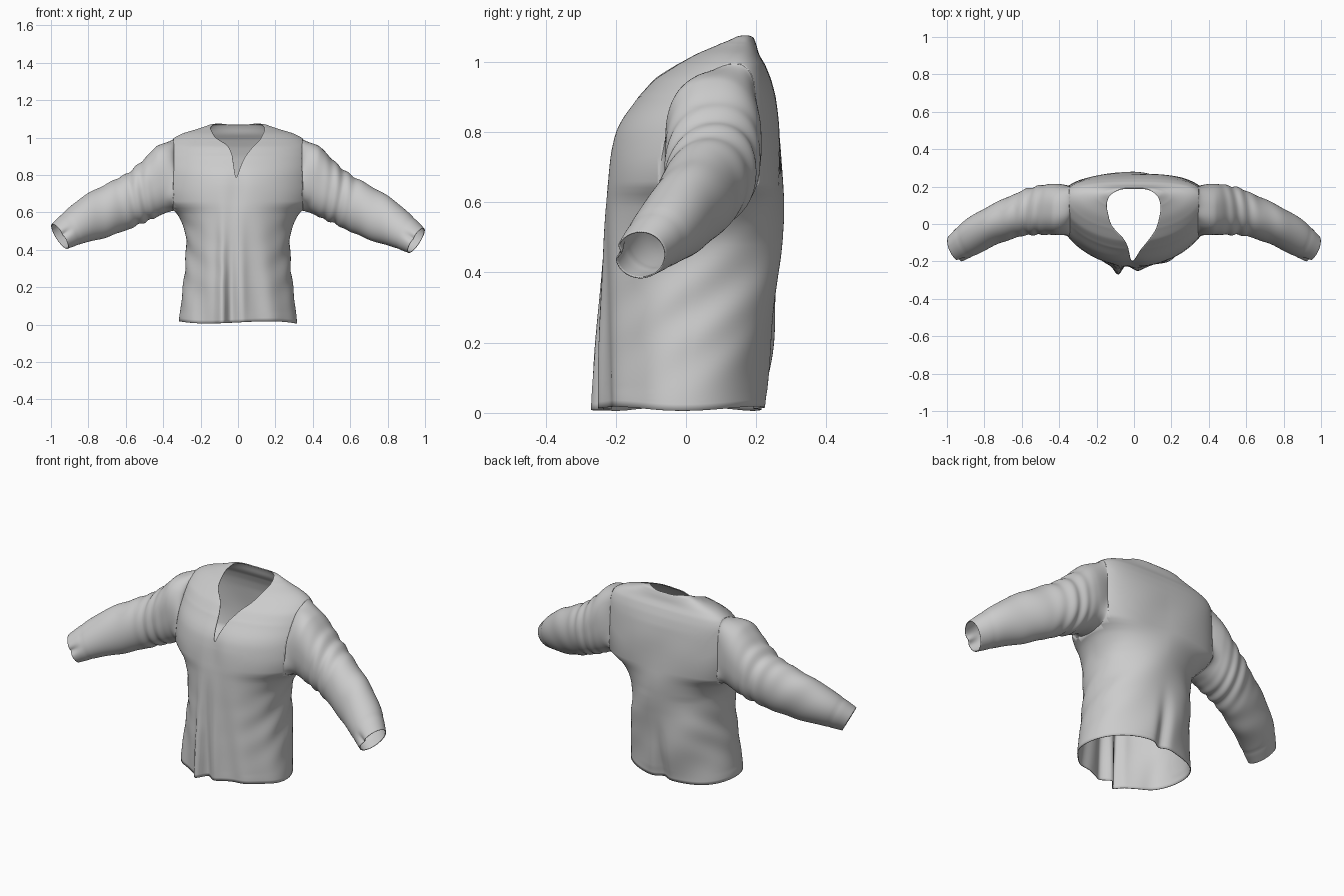
import bpy, bmesh
from math import sin, cos, pi, exp, copysign
from mathutils import Vector

if "Cube" in bpy.data.objects:
    bpy.data.objects.remove(bpy.data.objects["Cube"])

P = 2.1        # superellipse power of the torso slices
ARM_X = 0.345  # plane of the armhole seams
# torso slices: height, half width, front y, back y
SLICES = [(0.0, .314, -.232, .222), (.2, .292, -.232, .248), (.4, .275, -.23, .264),
          (.52, .287, -.229, .27), (.60, .33, -.227, .272), (.66, .41, -.224, .271),
          (.75, .405, -.214, .269), (.82, .40, -.191, .264), (.90, .392, -.135, .253),
          (.95, .38, -.09, .24), (.99, .35, -.035, .224), (1.02, .295, .015, .207),
          (1.05, .20, .075, .198), (1.07, .14, .12, .189), (1.08, .05, .14, .17)]
# neck opening seen from above, from the slit tip round the wearer's left
NECK = [(-.01, -.205), (.035, -.14), (.083, -.08), (.12, -.02), (.14, .06), (.14, .11),
        (.12, .155), (.07, .185), (0, .19), (-.07, .185), (-.125, .155), (-.145, .11),
        (-.14, .06), (-.118, -.01), (-.06, -.075), (-.033, -.125)]
# sleeve rings: top x, top z, bottom x, bottom z, centre y, half depth
SLEEVE = [(.345, .99, .345, .61, .07, .135), (.43, .955, .385, .60, .078, .135),
          (.51, .875, .45, .57, .076, .132), (.60, .80, .53, .535, .065, .122),
          (.70, .745, .62, .49, .033, .108), (.80, .685, .72, .45, -.01, .098),
          (.90, .605, .82, .42, -.065, .09), (.99, .515, .915, .385, -.13, .07)]


def step(a, b, v):
    v = min(1, max(0, (v - a) / (b - a)))
    return v * v * (3 - 2 * v)


def bump(v, width):
    return exp(-(v / width) ** 2)


def spow(v, e):
    return copysign(abs(v) ** e, v)


def spline(rows, t, closed=False):
    """Smooth curve through evenly numbered rows."""
    n = len(rows)
    i = int(t) if closed else min(int(t), n - 2)
    f = t - i
    pick = (lambda k: rows[k % n]) if closed else (lambda k: rows[min(max(k, 0), n - 1)])
    return [b + .5 * f * (c - a + f * (2 * a - 5 * b + 4 * c - d + f * (3 * (b - c) + d - a)))
            for a, b, c, d in zip(pick(i - 1), pick(i), pick(i + 1), pick(i + 2))]


def torso_slice(z):
    """Half width, centre y, half depth and backward sweep of the sides."""
    for i in range(len(SLICES) - 1):
        lo, hi = SLICES[i], SLICES[i + 1]
        if z <= hi[0]:
            break
    _, w, f, b = spline(SLICES, i + min(1, (z - lo[0]) / (hi[0] - lo[0])))
    return w, (f + b) / 2, (b - f) / 2, .35 * step(.45, .66, z)


def inside(x, y, z):
    if z < 0 or z > 1.08:
        return False
    w, yc, d, s = torso_slice(z)
    return abs(x / w) ** P + abs((y - s * x * x - yc) / d) ** P < 1


def outline(a, z):
    w, yc, d, s = torso_slice(z)
    x = w * spow(sin(a), 2 / P)
    return x, yc - d * spow(cos(a), 2 / P) + s * x * x


def drape(x, y, z, a):
    """Pleat, hanging folds and waist wrinkles."""
    low = 1 - step(.05, .75, z)
    side = max(0, 1 - abs(x) / ARM_X) if z > .5 else 1
    if cos(a) > 0:
        y -= low * (.042 * bump(x + .085, .024) - .012 * bump(x + .035, .02)
                    + .012 * bump(x - .02, .025) + .006 * sin(x * 42 + z * 5))
        y += .01 * bump(x + .01, .05) * bump(z - .72, .12)
    else:
        y -= low * .03 * bump(x, .035) * (1 - step(.05, .4, z))
        y += .006 * side * sin(x * 16 + z * 14) * (1 - step(.6, 1, z))
    k = .004 * abs(sin(a)) * bump(z - .35, .2) * sin(z * 38 + cos(a) * 7)
    return Vector((x + k * copysign(1, x), y, z + .006 * low * (1 + sin(3 * a)) * (z < .05)))


def loft(name, rings, cuts=()):
    """Skin closed rings into thin cloth."""
    bm = bmesh.new()
    vs = [[bm.verts.new(p) for p in r] for r in rings]
    n = len(rings[0])
    for r0, r1 in zip(vs, vs[1:]):
        for j in range(n):
            k = (j + 1) % n
            bm.faces.new((r0[j], r0[k], r1[k], r1[j]))
    for side in cuts:
        bmesh.ops.bisect_plane(bm, geom=bm.verts[:] + bm.edges[:] + bm.faces[:], dist=1e-5,
                               plane_co=(side * ARM_X, 0, 0), plane_no=(side, 0, 0),
                               clear_outer=True)
    bmesh.ops.recalc_face_normals(bm, faces=bm.faces[:])
    mesh = bpy.data.meshes.new(name)
    bm.to_mesh(mesh)
    bm.free()
    mesh.shade_smooth()
    ob = bpy.data.objects.new(name, mesh)
    bpy.context.collection.objects.link(ob)
    mod = ob.modifiers.new("cloth_thickness", 'SOLIDIFY')
    mod.thickness, mod.offset = .004, 0
    return ob


# Torso: stacked slices up to the chest, then drawn in to the neck opening
N = 176
angles = [2 * pi * j / N for j in range(N)]
rings = [[drape(*outline(a, z), z, a) for a in angles]
         for z in [.006 + .654 * i / 36 for i in range(37)]]
ROWS = 36
for i in range(1, ROWS + 1):
    t = i / ROWS
    ring = []
    for j, a in enumerate(angles):
        cx, cy = outline(a, .66)
        nx, ny = spline(NECK, 16 * j / N, True)
        x, y = cx + (nx - cx) * t, cy + (ny - cy) * t
        lo, hi = .66, 1.08
        for _ in range(22):          # drop the point onto the shoulder surface
            mid = (lo + hi) / 2
            lo, hi = (mid, hi) if inside(x, y, mid) else (lo, mid)
        ring.append(drape(x, y, lo, a))
    rings.append(ring)
loft("shirt_body", rings, cuts=(1, -1))


def armhole(b):
    """Point of the armhole seam in direction b."""
    dy, dz = .135 * sin(b), .2 * cos(b)
    lo, hi = 0, 2
    for _ in range(22):
        mid = (lo + hi) / 2
        ok = inside(ARM_X, .07 + dy * mid, .8 + dz * mid)
        lo, hi = (mid, hi) if ok else (lo, mid)
    return Vector((ARM_X - .002, .07 + dy * lo, .8 + dz * lo))


# Sleeves: bent tubes from the armhole seam to a slanted, notched cuff
M, STEPS = 72, 84
seam = [armhole(2 * pi * j / M) for j in range(M)]
for name, side in (("left_sleeve", 1), ("right_sleeve", -1)):
    rings = []
    for i in range(STEPS + 1):
        t = 7 * i / STEPS
        tx, tz, bx, bz, yc, d = spline(SLEEVE, t)
        blend = step(0, 1.1, t)
        e = .82 + .18 * step(1, 4, t)   # boxier section at the shoulder
        ring = []
        for j in range(M):
            b = 2 * pi * j / M
            # bunched elbow folds and a stitched cuff band
            k = 1 + .035 * bump(t - 2.7, .8) * sin(t * 8.5 + 2.2 * sin(b + .6) + side)
            k += .02 * bump(t - 4.4, 1) * sin(t * 4 + 2 * b) - .02 * bump(t - 6.35, .08)
            k -= .22 * bump(b - 1.55 * pi, .22) * step(6.3, 7, t)
            c, s = k * spow(cos(b), e), k * spow(sin(b), e)
            x = (tx + bx) / 2 + c * (tx - bx) / 2 + .35 * d * s * step(2, 7, t)
            z = (tz + bz) / 2 + c * (tz - bz) / 2
            p = seam[j].lerp(Vector((x, yc + d * s, z)), blend)
            if side < 0:
                p.z += .022 * step(2, 7, t)
            ring.append((p.x * side, p.y, p.z))
        rings.append(ring)
    loft(name, rings)
